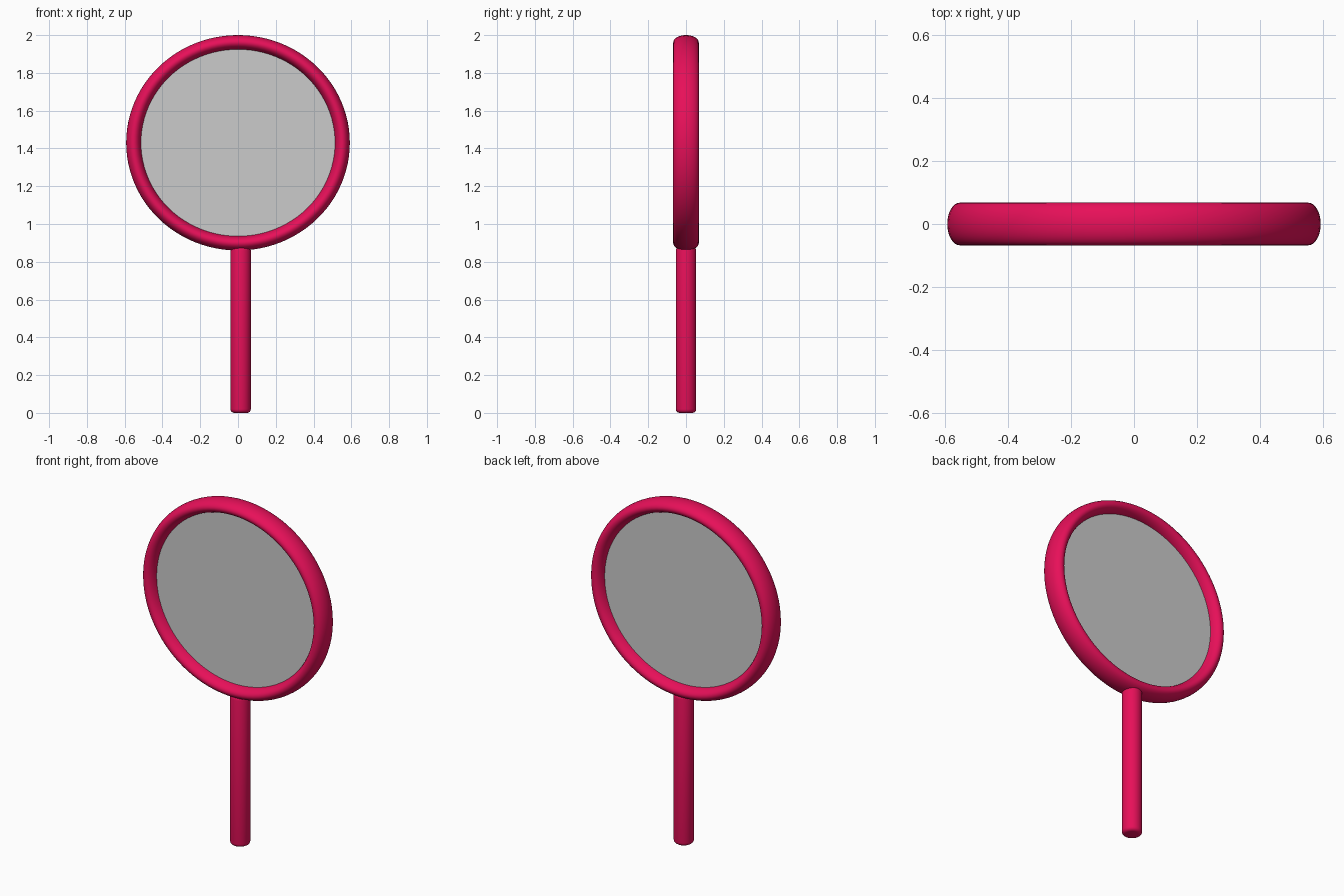
import bpy
from math import pi

if "Cube" in bpy.data.objects:
    bpy.data.objects.remove(bpy.data.objects["Cube"])

CENTER_Z = 1.43   # middle of the round head
SQUASH = 0.963    # head is slightly shorter than it is wide

crimson = bpy.data.materials.new("crimson")
crimson.diffuse_color = (0.8, 0.005, 0.1, 1)
crimson.use_nodes = True
crimson.node_tree.nodes["Principled BSDF"].inputs["Base Color"].default_value = crimson.diffuse_color


def finish(name, scale=(1, 1, 1), material=None):
    obj = bpy.context.object
    obj.name = name
    obj.scale = scale
    bpy.ops.object.transform_apply(location=False, rotation=True, scale=True)
    if material:
        obj.data.materials.append(material)
    return obj


def round_ends(obj, width):
    bevel = obj.modifiers.new("rounded_ends", 'BEVEL')
    bevel.width = width
    bevel.segments = 4
    bevel.limit_method = 'ANGLE'


# Round frame with an oval cross-section, deeper than it is wide
bpy.ops.mesh.primitive_torus_add(
    major_radius=0.552, minor_radius=0.04, major_segments=96, minor_segments=32,
    location=(0, 0, CENTER_Z), rotation=(pi / 2, 0, 0))
finish("frame_ring", (1, SQUASH, 1.69), crimson)
bpy.ops.object.shade_smooth()

# Thin glass disc, its rim tucked into the frame
bpy.ops.mesh.primitive_cylinder_add(
    vertices=96, radius=0.53, depth=0.036,
    location=(0, 0, CENTER_Z), rotation=(pi / 2, 0, 0))
finish("glass_disc", (1, SQUASH, 1))
bpy.ops.object.shade_smooth_by_angle()

# Straight handle with softly rounded ends, slightly off centre
bpy.ops.mesh.primitive_cylinder_add(
    vertices=48, radius=0.054, depth=0.88, location=(0.014, 0, 0.44))
handle = finish("handle", material=crimson)
round_ends(handle, 0.02)
bpy.ops.object.shade_smooth()
